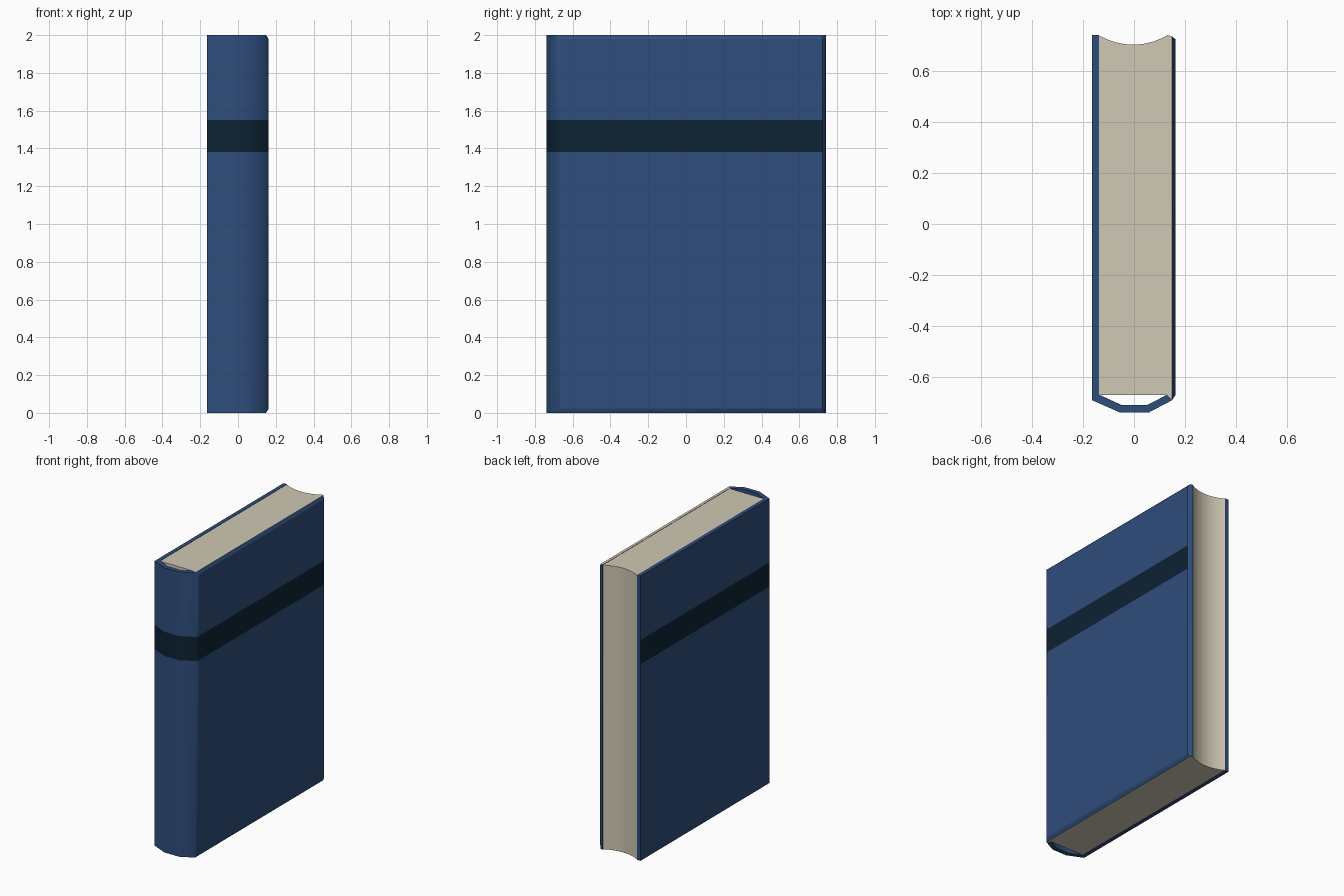
import bpy, bmesh, math

if "Cube" in bpy.data.objects:
    bpy.data.objects.remove(bpy.data.objects["Cube"])


def material(name, rgb):
    m = bpy.data.materials.new(name)
    m.diffuse_color = (*rgb, 1)
    m.use_nodes = True
    m.node_tree.nodes["Principled BSDF"].inputs["Base Color"].default_value = m.diffuse_color
    return m


blue = material("cover blue", (0.028, 0.075, 0.2))
navy = material("dark band", (0.004, 0.016, 0.035))
cream = material("paper cream", (0.63, 0.58, 0.46))


def finish(name, bm, mats):
    bmesh.ops.recalc_face_normals(bm, faces=bm.faces)
    me = bpy.data.meshes.new(name)
    bm.to_mesh(me)
    bm.free()
    for m in mats:
        me.materials.append(m)
    ob = bpy.data.objects.new(name, me)
    bpy.context.collection.objects.link(ob)
    bpy.ops.object.select_all(action='DESELECT')
    ob.select_set(True)
    bpy.context.view_layer.objects.active = ob
    bpy.ops.object.shade_smooth_by_angle(angle=math.radians(30))
    return ob


# Cover: paired outer and inner outlines, left board -> spine -> right board
outer = [(-.164, .74), (-.164, -.69), (-.055, -.738), (.058, -.738),
         (.149, -.69), (.162, -.67), (.162, .723), (.149, .735)]
inner = [(-.137, .74), (-.137, -.668), (-.05, -.708), (.053, -.708),
         (.13, -.668), (.13, -.66), (.13, .715), (.13, .74)]
levels = [0, .022, 1.38, 1.55, 1.98, 2]
loop = outer + inner[::-1]
n, k = len(loop), len(outer)

bm = bmesh.new()
rings = []
for z in levels:
    limit = .149 if z in (0, 2) else 1      # chamfer on the right board
    rings.append([bm.verts.new((min(x, limit), y, z)) for x, y in loop])
for j in range(len(levels) - 1):
    for i in range(n):
        a = (i + 1) % n
        f = bm.faces.new((rings[j][i], rings[j][a], rings[j + 1][a], rings[j + 1][i]))
        # band wraps the outer faces only
        f.material_index = 1 if j == 2 and i < k - 2 else 0
for r in (rings[0], rings[-1]):
    for i in range(k - 1):
        f = bm.faces.new((r[i], r[i + 1], r[n - 2 - i], r[n - 1 - i]))
        f.material_index = 2 if i >= 4 else 0   # paper lining on the right board
finish("cover", bm, [blue, navy, cream])

# Page block with a concave fore edge
x0, x1, steps = -.137, .13, 14
mid, half = (x0 + x1) / 2, (x1 - x0) / 2
outline = [(x0, -.67), (x1, -.67)]
for i in range(steps + 1):
    t = 1 - 2 * i / steps
    outline.append((mid + half * t, .702 + .036 * t * t))
bm = bmesh.new()
base = bm.faces.new([bm.verts.new((x, y, .002)) for x, y in outline])
ext = bmesh.ops.extrude_face_region(bm, geom=[base], use_keep_orig=True)
top = [v for v in ext["geom"] if isinstance(v, bmesh.types.BMVert)]
bmesh.ops.translate(bm, verts=top, vec=(0, 0, 1.996))
finish("pages", bm, [cream])
